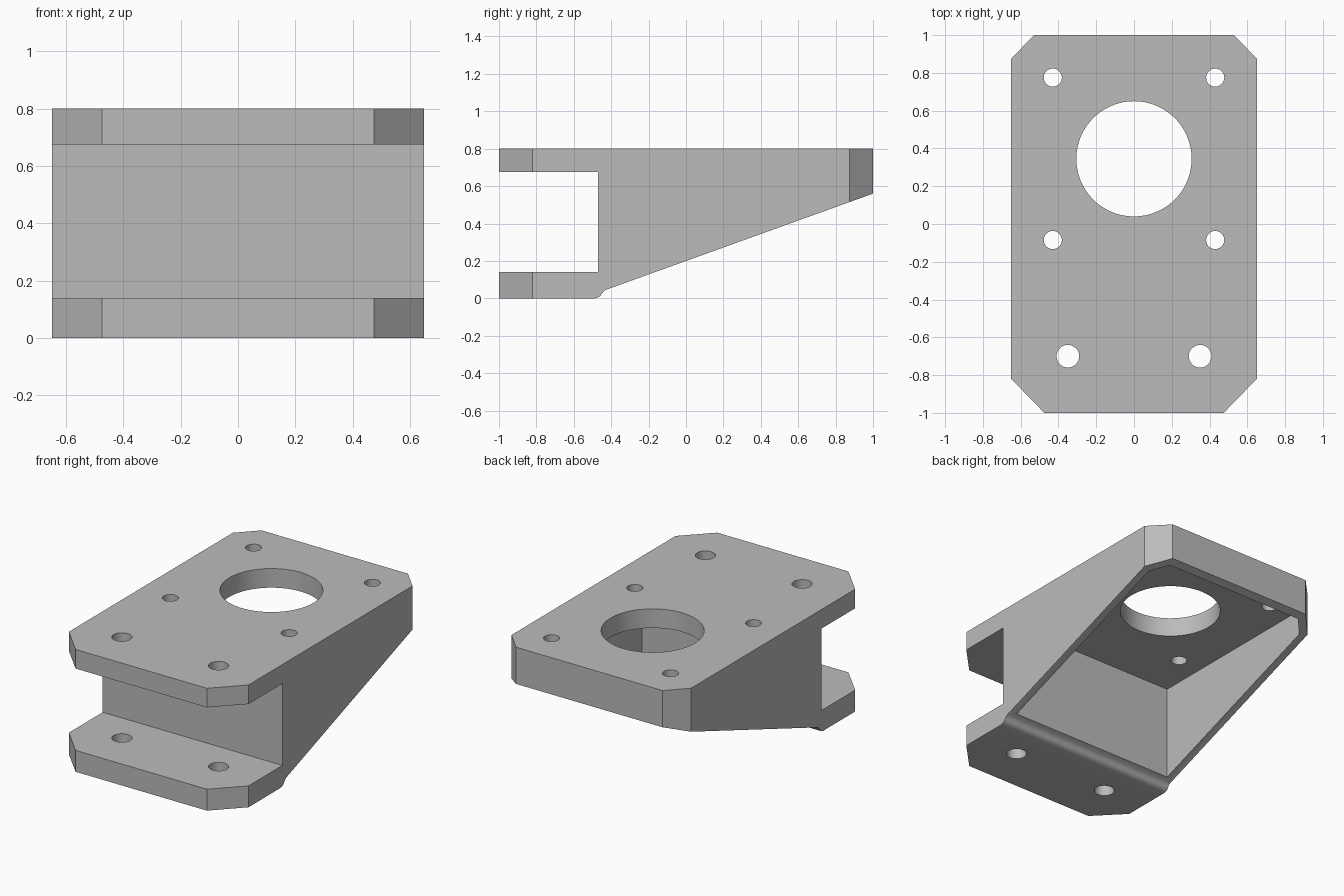
import bpy, bmesh, math
from mathutils import Vector

if "Cube" in bpy.data.objects:
    bpy.data.objects.remove(bpy.data.objects["Cube"])

grey = bpy.data.materials.new("plain grey")
grey.use_nodes = True
colour = (0.5, 0.5, 0.5, 1)
grey.diffuse_color = colour
grey.node_tree.nodes["Principled BSDF"].inputs["Base Color"].default_value = colour


def prism(name, points, lo, hi, place):
    """Extrude a flat outline from lo to hi; place maps (u, v, w) to xyz."""
    bm = bmesh.new()
    face = bm.faces.new([bm.verts.new(place(u, v, lo)) for u, v in points])
    grown = bmesh.ops.extrude_face_region(bm, geom=[face])["geom"]
    shift = Vector(place(0, 0, hi)) - Vector(place(0, 0, lo))
    bmesh.ops.translate(bm, vec=shift,
                        verts=[g for g in grown if isinstance(g, bmesh.types.BMVert)])
    bmesh.ops.recalc_face_normals(bm, faces=bm.faces)
    mesh = bpy.data.meshes.new(name)
    bm.to_mesh(mesh)
    bm.free()
    mesh.materials.append(grey)
    obj = bpy.data.objects.new(name, mesh)
    bpy.context.collection.objects.link(obj)
    return obj


def upright(u, v, w):
    return (u, v, w)


def sideways(u, v, w):
    return (w, u, v)


def mirrored(half):
    """Close a right-hand half outline across x = 0."""
    return half + [(-x, y) for x, y in reversed(half)]


def circle(x, y, r, n):
    return [(x + r * math.cos(2 * math.pi * i / n),
             y + r * math.sin(2 * math.pi * i / n)) for i in range(n)]


def combine(target, tool, operation):
    mod = target.modifiers.new("cut", 'BOOLEAN')
    mod.operation, mod.solver, mod.object = operation, 'EXACT', tool
    bpy.ops.object.select_all(action='DESELECT')
    bpy.context.view_layer.objects.active = target
    target.select_set(True)
    bpy.ops.object.modifier_apply(modifier=mod.name)
    bpy.data.objects.remove(tool)


# Side profile: two front flanges, slot, rounded lip and sloping underside
profile = [(-1, 0), (-0.49, 0), (-0.475, 0.003), (-0.461, 0.01), (-0.451, 0.022),
           (-0.444, 0.034), (-0.43, 0.045), (1, 0.56), (1, 0.8), (-1, 0.8),
           (-1, 0.675), (-0.47, 0.675), (-0.47, 0.14), (-1, 0.14)]
bracket = prism("mounting_bracket", profile, -0.65, 0.65, sideways)

# Chamfered corners in plan, front and back
front_corners = [(x, y, s) for x, y, s in ((0.475, -1, 0.175), (0.53, 1, 0.12))]
for x, y, s in front_corners:
    into = 0.18 if y < 0 else -0.125
    for side in (-1, 1):
        # Oversized triangle lying along the chamfer line
        a = (side * (x - s), y - into)
        b = (side * (x + 2 * s), y + 2 * into)
        c = (side * (x + 2 * s), y - into)
        combine(bracket, prism("corner_cutter", [a, b, c], -0.1, 0.9, upright),
                'DIFFERENCE')

# Hollow underside with thin walls
cavity = mirrored([(0.6, -0.4), (0.6, 0.855), (0.51, 0.95)])
combine(bracket, prism("cavity_cutter", cavity, -0.2, 0.675, upright), 'DIFFERENCE')

# Large bore, four screw holes in the top, two bolt holes through both flanges
holes = [(0, 0.345, 0.305, 0.6, 96)]
for side in (-1, 1):
    holes += [(side * 0.43, 0.775, 0.048, 0.6, 32),
              (side * 0.43, -0.085, 0.048, 0.6, 32),
              (side * 0.35, -0.70, 0.06, -0.1, 32)]
for x, y, r, low, n in holes:
    combine(bracket, prism("hole_cutter", circle(x, y, r, n), low, 0.9, upright),
            'DIFFERENCE')

bpy.ops.object.select_all(action='DESELECT')
bracket.select_set(True)
bpy.context.view_layer.objects.active = bracket
bpy.ops.object.shade_smooth_by_angle(angle=math.radians(30))
